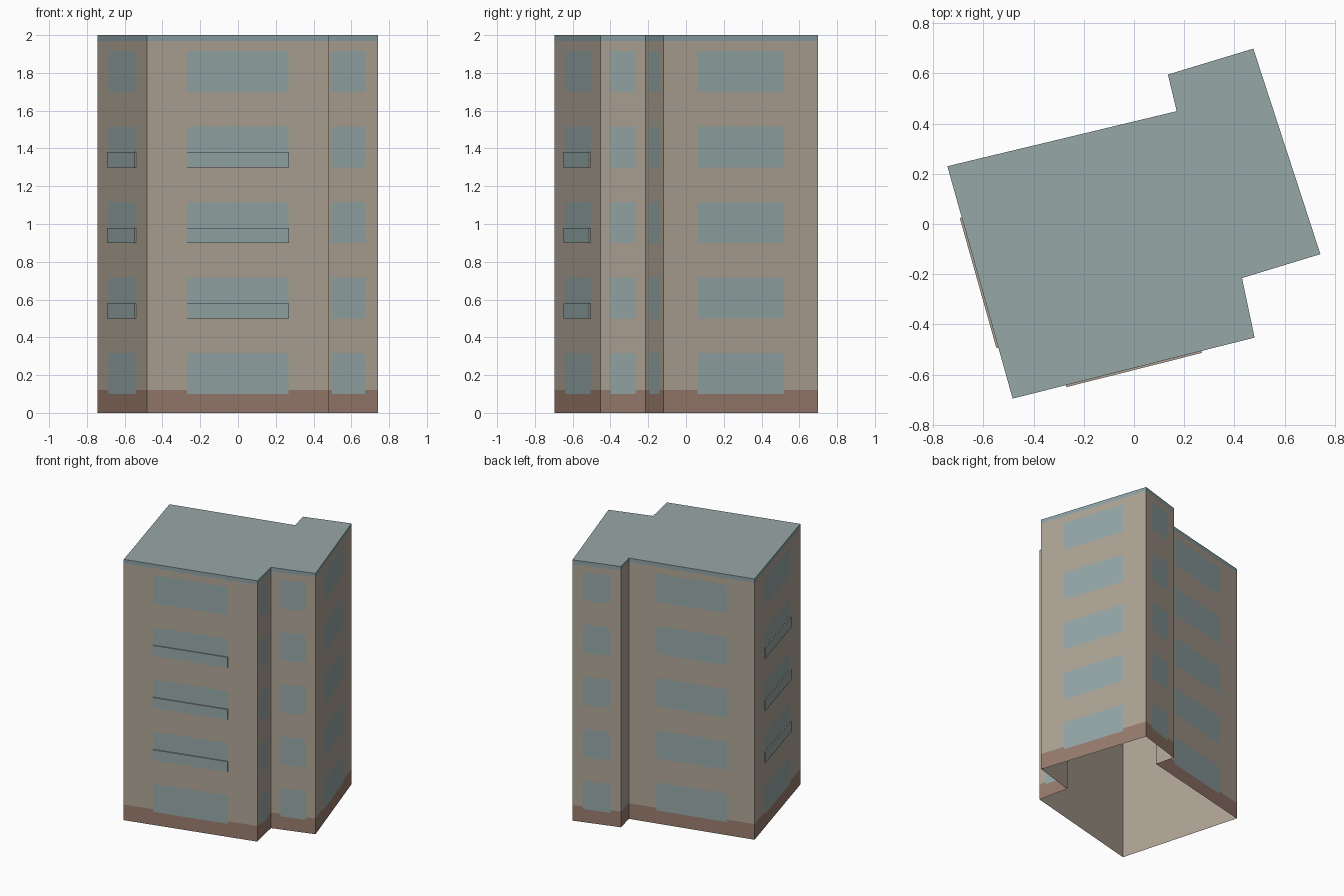
import bpy, bmesh
from mathutils import Vector

if "Cube" in bpy.data.objects:
    bpy.data.objects.remove(bpy.data.objects["Cube"], do_unlink=True)


def material(name, rgb):
    """Flat material from 0-255 display values."""
    lin = [((c / 255 + 0.055) / 1.055) ** 2.4 for c in rgb] + [1]
    m = bpy.data.materials.new(name)
    m.use_nodes = True
    m.diffuse_color = lin
    m.node_tree.nodes["Principled BSDF"].inputs["Base Color"].default_value = lin
    return m


WALL, WINDOW, BASE, ROOF, TRIM = range(5)
MATERIALS = [material("beige wall", (176, 165, 151)),
             material("blue grey window", (150, 168, 168)),
             material("brick base", (153, 124, 110)),
             material("grey roof", (150, 167, 166)),
             material("blue trim", (140, 162, 166))]


def finish(bm, name):
    bmesh.ops.remove_doubles(bm, verts=bm.verts, dist=0.0005)
    mesh = bpy.data.meshes.new(name)
    bm.to_mesh(mesh)
    bm.free()
    for m in MATERIALS:
        mesh.materials.append(m)
    ob = bpy.data.objects.new(name, mesh)
    bpy.context.collection.objects.link(ob)
    return ob


def face(bm, points, mat):
    f = bm.faces.new([bm.verts.new(p) for p in points])
    f.material_index = mat


# Footprint, counter-clockwise from the front left corner
FOOT = [Vector((x, y, 0)) for x, y in [
    (-0.483, -0.695), (0.48, -0.452), (0.43, -0.215), (0.742, -0.12),
    (0.475, 0.698), (0.135, 0.595), (0.17, 0.449), (-0.743, 0.23)]]
N = len(FOOT)
UP = Vector((0, 0, 1))
HEIGHT = 2.0
SIDE = 0.22                      # window margin as a share of wall length
STOREYS = [0.1 + 0.4 * i for i in range(5)]
WINDOW_HEIGHT = 0.217


def wall(i):
    """Start, end and outward normal of a wall."""
    a, b = FOOT[i % N], FOOT[(i + 1) % N]
    return a, b, (b - a).cross(UP).normalized()


# Outer walls with windows, base band and top trim cut into each face
levels = sorted([0, 0.12, 1.97, HEIGHT] + STOREYS + [z + WINDOW_HEIGHT for z in STOREYS])
columns = [0, SIDE, 1 - SIDE, 1]
bm = bmesh.new()
for i in range(N):
    a, b, _ = wall(i)
    glazed = (b - a).length > 0.2
    for c in range(3):
        p, q = a.lerp(b, columns[c]), a.lerp(b, columns[c + 1])
        for lo, hi in zip(levels, levels[1:]):
            z = (lo + hi) / 2
            mat = BASE if z < 0.12 else TRIM if z > 1.97 else WALL
            if glazed and c == 1 and any(s < z < s + WINDOW_HEIGHT for s in STOREYS):
                mat = WINDOW
            face(bm, [p + UP * lo, q + UP * lo, q + UP * hi, p + UP * hi], mat)
finish(bm, "outer_walls")

# Flat roof
bm = bmesh.new()
face(bm, [p + UP * HEIGHT for p in FOOT], ROOF)
finish(bm, "roof")

# Plain inner lining, open at the bottom
inner = []
for i in range(N):
    n0, n1 = wall(i - 1)[2], wall(i)[2]
    inner.append(FOOT[i] - (n0 + n1) * 0.004 / (1 + n0.dot(n1)))
top = UP * (HEIGHT - 0.004)
bm = bmesh.new()
for i in range(N):
    p, q = inner[i], inner[(i + 1) % N]
    face(bm, [q, p, p + top, q + top], WALL)
face(bm, [p + top for p in reversed(inner)], WALL)
finish(bm, "inner_lining")

# Thin balcony panels on the front and the adjoining side wall
for side, i in (("front", 0), ("side", N - 1)):
    a, b, n = wall(i)
    p, q = a.lerp(b, SIDE), a.lerp(b, 1 - SIDE)
    out = n * 0.008
    for floor, z in enumerate(STOREYS[1:4], 1):
        lo, hi = UP * z, UP * (z + 0.08)
        back = [p + lo, q + lo, q + hi, p + hi]
        front = [v + out for v in back]
        bm = bmesh.new()
        face(bm, front, WINDOW)
        for k in range(4):
            m = (k + 1) % 4
            face(bm, [back[k], back[m], front[m], front[k]], WALL)
        finish(bm, f"{side}_balcony_panel_{floor}")
